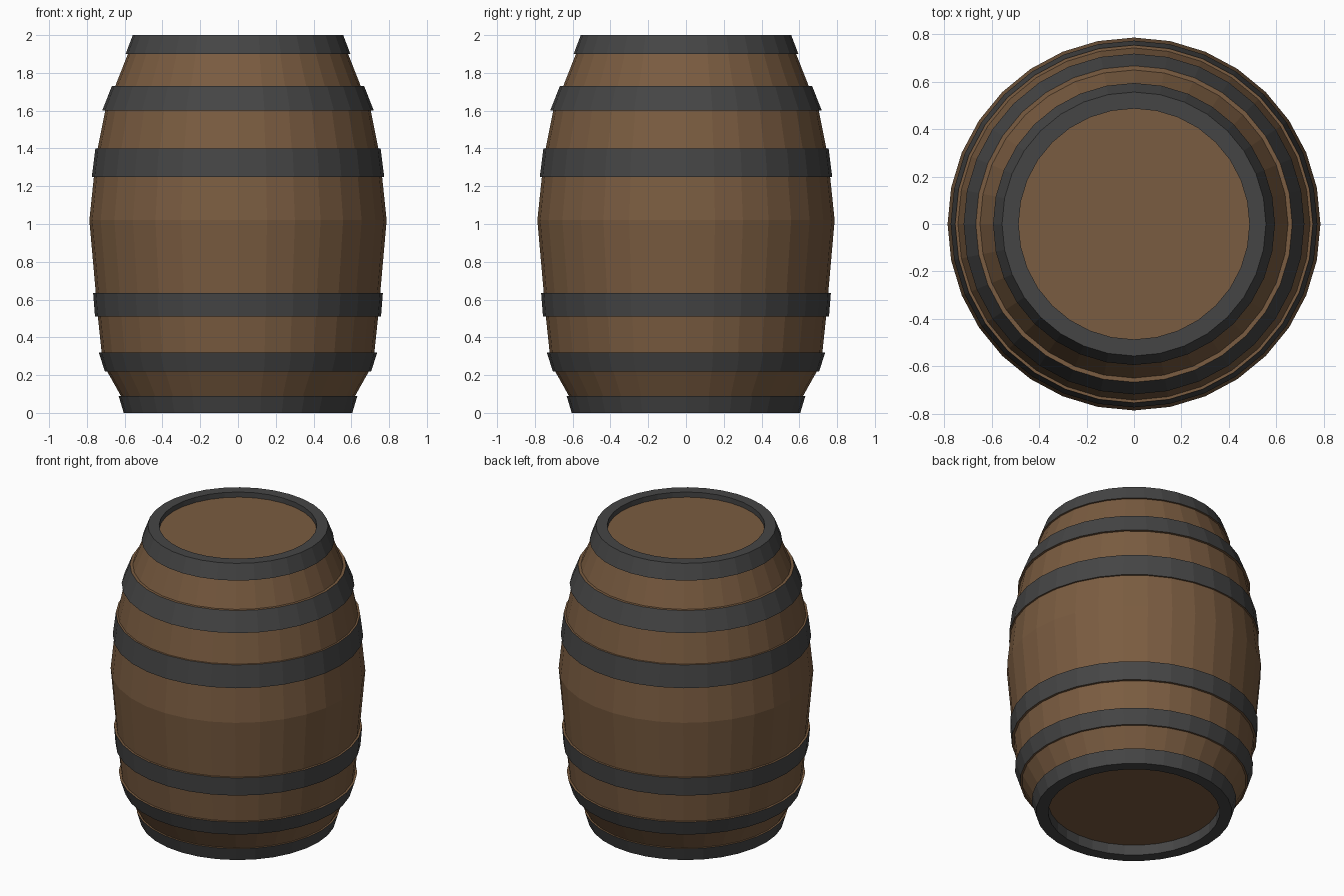
import bpy, bmesh
from math import cos, sin, tau

SIDES = 32

cube = bpy.data.objects.get("Cube")
if cube:
    bpy.data.objects.remove(cube, do_unlink=True)


def material(name, color):
    m = bpy.data.materials.new(name)
    m.use_nodes = True
    m.diffuse_color = color
    m.node_tree.nodes["Principled BSDF"].inputs["Base Color"].default_value = color
    return m


wood = material("brown wood", (0.195, 0.107, 0.052, 1))
iron = material("dark iron", (0.06, 0.06, 0.06, 1))


def finish(bm, name, mats):
    mesh = bpy.data.meshes.new(name)
    bm.to_mesh(mesh)
    bm.free()
    for m in mats:
        mesh.materials.append(m)
    obj = bpy.data.objects.new(name, mesh)
    bpy.context.collection.objects.link(obj)
    return obj


def ring(bm, radius, z):
    return [bm.verts.new((radius * cos(tau * i / SIDES), radius * sin(tau * i / SIDES), z))
            for i in range(SIDES)]


def lathe(name, profile, mats, wood_ledges=()):
    """Revolve (radius, z) points; segments listed in wood_ledges use the second material."""
    bm = bmesh.new()
    rings = [ring(bm, r, z) for r, z in profile]
    for k, (low, high) in enumerate(zip(rings, rings[1:])):
        for i in range(SIDES):
            j = (i + 1) % SIDES
            face = bm.faces.new((low[i], low[j], high[j], high[i]))
            face.material_index = int(k in wood_ledges)
    return finish(bm, name, mats)


def disc(name, radius, z, up):
    bm = bmesh.new()
    verts = ring(bm, radius, z)
    bm.faces.new(verts if up else verts[::-1])
    return finish(bm, name, [wood])


# Bulging wooden staves
lathe("staves", [(0.6, 0.07), (0.62, 0.09), (0.693, 0.22), (0.722, 0.32), (0.742, 0.51),
                 (0.753, 0.635), (0.787, 1.02), (0.763, 1.25), (0.743, 1.4),
                 (0.703, 1.6), (0.65, 1.73), (0.583, 1.9), (0.54, 1.965)], [wood])

# Middle hoops: lower z, lower radius, upper z, upper radius
hoops = {"lower_hoop": (0.22, 0.705, 0.32, 0.737),
         "lower_belly_hoop": (0.51, 0.757, 0.635, 0.767),
         "upper_belly_hoop": (1.25, 0.774, 1.4, 0.755),
         "upper_hoop": (1.6, 0.719, 1.73, 0.668)}
LIP = 0.018
for name, (z0, r0, z1, r1) in hoops.items():
    lathe(name, [(r0 - LIP, z0), (r0, z0), (r1, z1), (r1 - LIP, z1)], [iron, wood], (0, 2))

# End hoops with a flat rim and an inner wall down to the heads
lathe("bottom_hoop", [(0.53, 0.07), (0.53, 0), (0.605, 0), (0.632, 0.09), (0.615, 0.09)],
      [iron, wood], (3,))
lathe("top_hoop", [(0.578, 1.9), (0.595, 1.9), (0.557, 2), (0.487, 2), (0.487, 1.965)],
      [iron, wood], (0,))

# Recessed round heads
disc("bottom_head", 0.53, 0.07, False)
disc("top_head", 0.487, 1.965, True)
